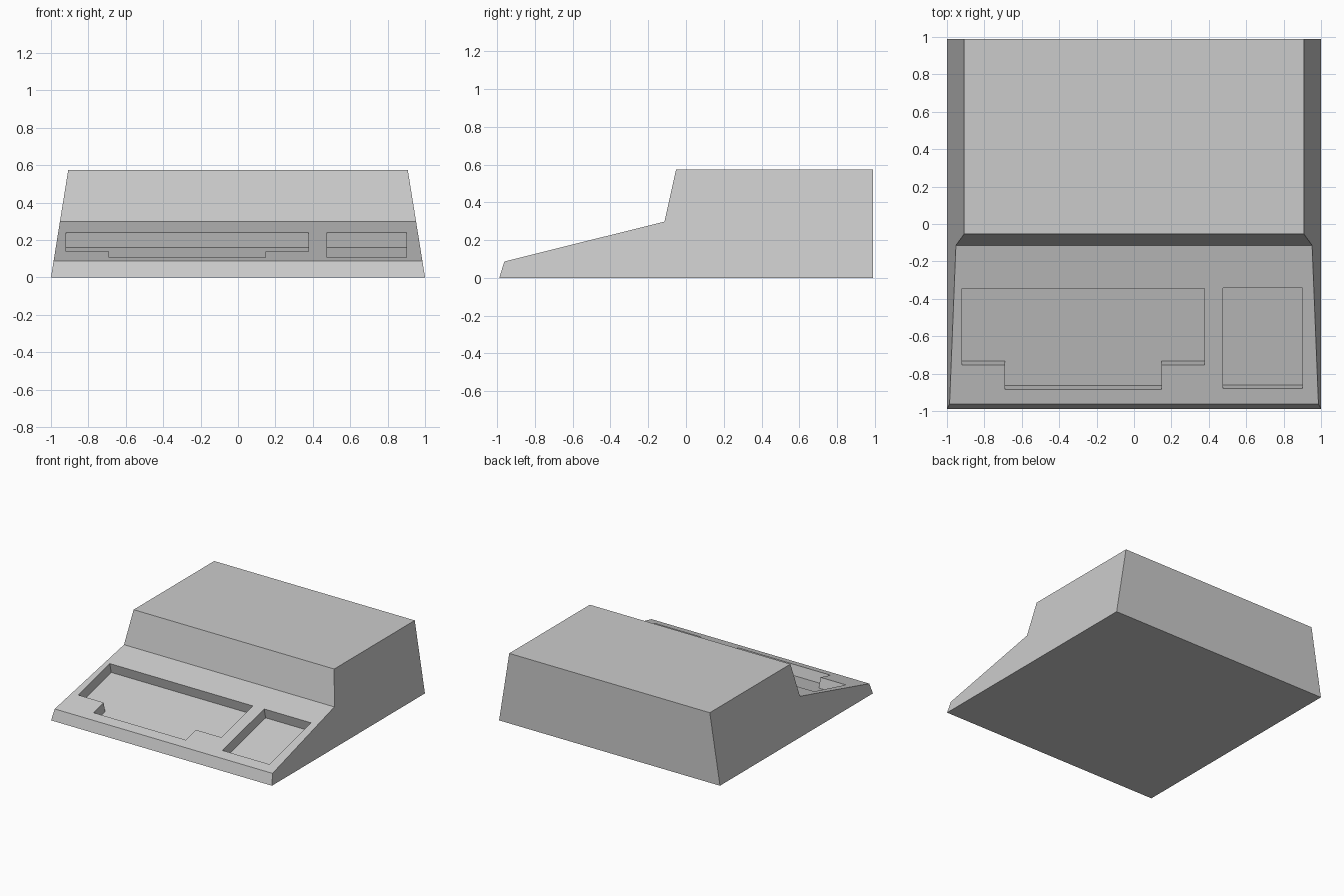
import bpy, bmesh, math
from mathutils import Matrix, Vector

cube = bpy.data.objects.get("Cube")
if cube:
    bpy.data.objects.remove(cube, do_unlink=True)

grey = bpy.data.materials.new("case grey")
grey.use_nodes = True
grey.diffuse_color = (0.6, 0.6, 0.6, 1)
grey.node_tree.nodes["Principled BSDF"].inputs["Base Color"].default_value = (0.6, 0.6, 0.6, 1)

TOP = 0.573
DECK_FRONT = Vector((0, -0.962, 0.087))
DECK_BACK = Vector((0, -0.114, 0.298))
RECESS_DEPTH = 0.083


def half_width(z):
    return 1 - 0.092 * z / TOP


def prism(name, start, end):
    """Solid between two matching outlines."""
    bm = bmesh.new()
    a = [bm.verts.new(p) for p in start]
    b = [bm.verts.new(p) for p in end]
    bm.faces.new(a)
    bm.faces.new(b[::-1])
    for i in range(len(a)):
        j = (i + 1) % len(a)
        bm.faces.new((a[j], a[i], b[i], b[j]))
    bmesh.ops.recalc_face_normals(bm, faces=bm.faces)
    mesh = bpy.data.meshes.new(name)
    bm.to_mesh(mesh)
    bm.free()
    mesh.materials.append(grey)
    obj = bpy.data.objects.new(name, mesh)
    bpy.context.collection.objects.link(obj)
    return obj


# Wedge-shaped case with inward leaning sides
profile = [(-0.989, 0), DECK_FRONT.yz, DECK_BACK.yz, (-0.053, TOP), (0.989, TOP), (0.989, 0)]
case = prism("computer_case",
             [(-half_width(z), y, z) for y, z in profile],
             [(half_width(z), y, z) for y, z in profile])

# Frame lying on the sloping deck
rise = DECK_BACK - DECK_FRONT
slope = math.atan2(rise.z, rise.y)
deck = Matrix.Translation(DECK_FRONT) @ Matrix.Rotation(slope, 4, "X")


def cut_recess(name, outline):
    """Sink an outline into the deck, square to its surface."""
    def layer(depth):
        return [deck @ Vector((x, (y - DECK_FRONT.y) / math.cos(slope), depth))
                for x, y in outline]
    cutter = prism(name, layer(-RECESS_DEPTH), layer(0.05))
    cutter.hide_render = True
    mod = case.modifiers.new(name, "BOOLEAN")
    mod.operation = "DIFFERENCE"
    mod.solver = "EXACT"
    mod.object = cutter
    bpy.context.view_layer.objects.active = case
    bpy.ops.object.modifier_apply(modifier=name)
    bpy.data.objects.remove(cutter, do_unlink=True)


# Keyboard well with its space bar extension, and keypad well
cut_recess("keyboard_well", [(-0.92, -0.345), (-0.92, -0.753), (-0.69, -0.753), (-0.69, -0.884),
                             (0.146, -0.884), (0.146, -0.753), (0.376, -0.753), (0.376, -0.345)])
cut_recess("keypad_well", [(0.476, -0.342), (0.476, -0.88), (0.90, -0.88), (0.90, -0.342)])
